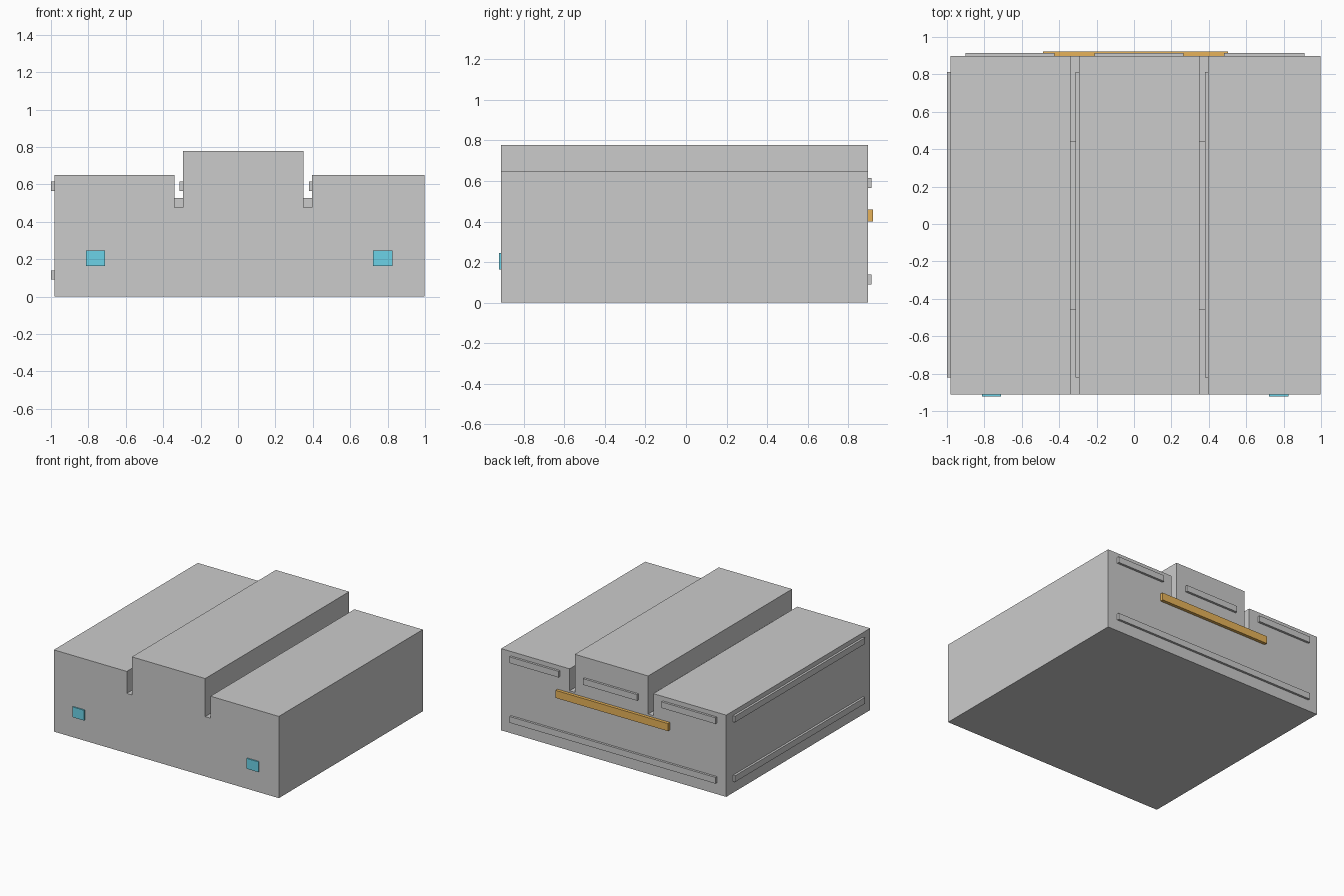
import bpy, bmesh

if "Cube" in bpy.data.objects:
    bpy.data.objects.remove(bpy.data.objects["Cube"])

FRONT, BACK = -0.912, 0.897


def material(name, rgb):
    m = bpy.data.materials.new(name)
    m.diffuse_color = (*rgb, 1)
    m.use_nodes = True
    m.node_tree.nodes["Principled BSDF"].inputs["Base Color"].default_value = m.diffuse_color
    return m


def finish(name, bm, mat=None):
    bmesh.ops.recalc_face_normals(bm, faces=bm.faces)
    me = bpy.data.meshes.new(name)
    bm.to_mesh(me)
    bm.free()
    ob = bpy.data.objects.new(name, me)
    bpy.context.collection.objects.link(ob)
    if mat:
        me.materials.append(mat)
    return ob


def box(name, x, y, z, mat=None):
    bm = bmesh.new()
    bmesh.ops.create_cube(bm, size=1)
    for v in bm.verts:
        v.co = [(r[0] + r[1]) / 2 + c * (r[1] - r[0]) for c, r in zip(v.co, (x, y, z))]
    return finish(name, bm, mat)


orange = material("orange", (0.8, 0.45, 0.1))
cyan = material("cyan", (0.15, 0.65, 0.8))

# Main body: stepped profile with two slots, extruded front to back
profile = [(-0.982, 0), (0.998, 0), (0.998, 0.65), (0.396, 0.65), (0.396, 0.475),
           (0.35, 0.475), (0.35, 0.778), (-0.295, 0.778), (-0.295, 0.475),
           (-0.34, 0.475), (-0.34, 0.65), (-0.982, 0.65)]
bm = bmesh.new()
face = bm.faces.new([bm.verts.new((x, FRONT, z)) for x, z in profile])
ext = bmesh.ops.extrude_face_region(bm, geom=[face])
bmesh.ops.translate(bm, vec=(0, BACK - FRONT, 0),
                    verts=[g for g in ext["geom"] if isinstance(g, bmesh.types.BMVert)])
finish("body", bm)

# Raised bridges in the middle of the slots
for side, x in (("left", (-0.34, -0.295)), ("right", (0.35, 0.396))):
    box(f"slot_bridge_{side}", x, (-0.458, 0.443), (0.465, 0.528))

# Trim strips on the left-facing walls and on the back
HIGH, LOW = (0.565, 0.614), (0.09, 0.14)
side_y = (-0.821, 0.812)
box("side_trim_high", (-1, -0.98), side_y, HIGH)
box("side_trim_low", (-1, -0.98), side_y, LOW)
box("slot_trim_left", (-0.312, -0.293), side_y, HIGH)
box("slot_trim_right", (0.379, 0.398), side_y, HIGH)
back_y = (BACK - 0.002, 0.915)
box("back_trim_low", (-0.9, 0.912), back_y, LOW)
for i, x in enumerate([(-0.9, -0.424), (-0.21, 0.265), (0.482, 0.912)]):
    box(f"back_trim_high_{i}", x, back_y, HIGH)

# Orange bar on the back
box("back_bar", (-0.486, 0.502), (BACK - 0.002, 0.922), (0.4, 0.46), orange)

# Small cyan panels on the front
for side, x in (("left", (-0.812, -0.71)), ("right", (0.722, 0.825))):
    box(f"front_panel_{side}", x, (-0.922, FRONT + 0.002), (0.164, 0.246), cyan)
